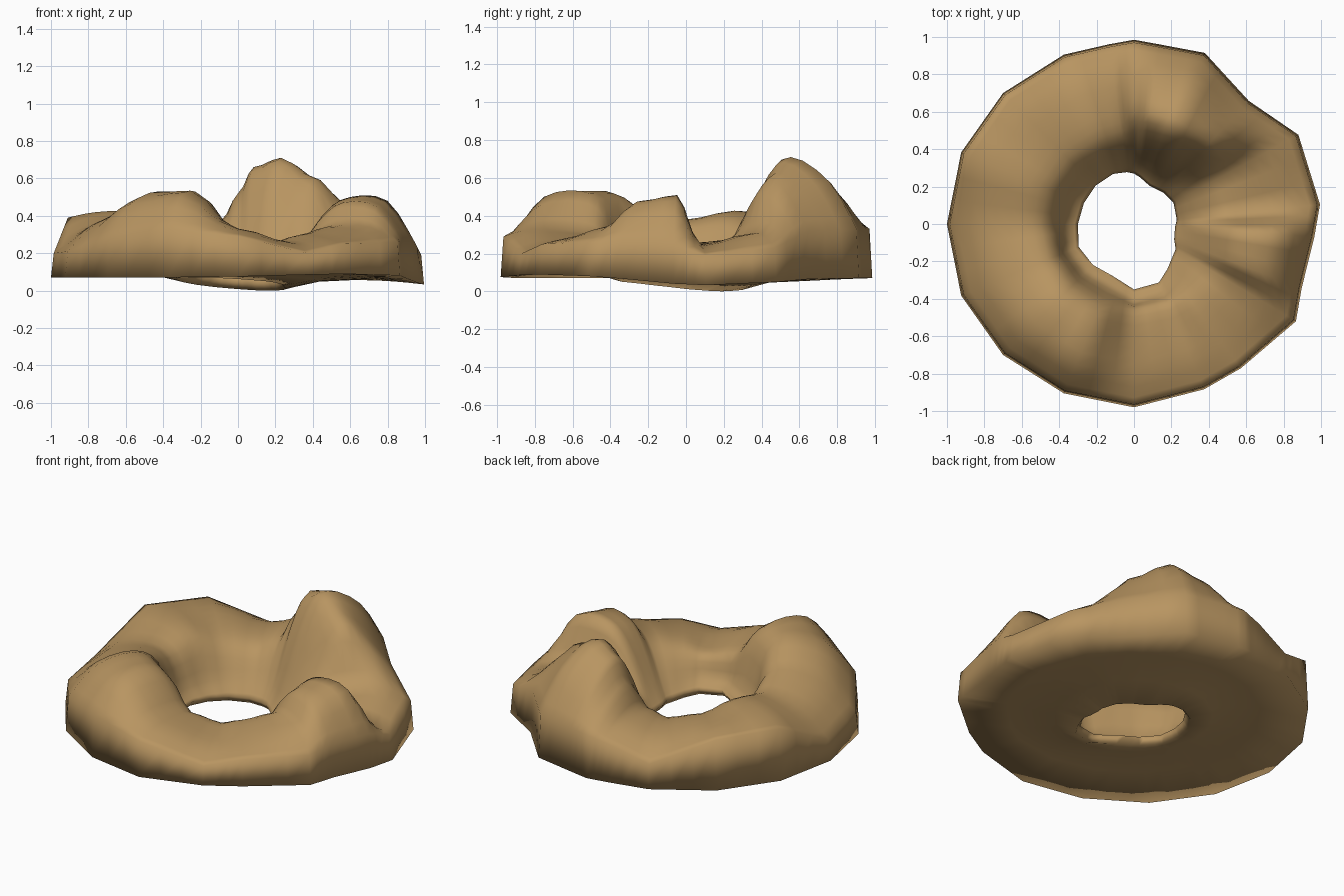
import bpy, bmesh, math

if "Cube" in bpy.data.objects:
    bpy.data.objects.remove(bpy.data.objects["Cube"])

# Ring stations: angle, outer radius, then heights of rim, shoulder, crest, inner slope, then hole radius
STATIONS = [
    (-21, .96, .27, .45, .47, .37, .23), (-4, .967, .25, .48, .50, .41, .22),
    (6, 1.0, .19, .24, .25, .25, .23), (28.5, 1.0, .23, .31, .28, .26, .24),
    (47, .90, .32, .50, .60, .42, .23), (67.5, .99, .33, .58, .71, .58, .22),
    (82, .97, .33, .53, .66, .50, .25), (90, .985, .33, .44, .52, .38, .27),
    (98, .97, .30, .36, .37, .32, .28), (112.5, .98, .22, .30, .32, .28, .29),
    (135, .99, .38, .39, .36, .30, .29), (157.5, 1.0, .39, .42, .42, .35, .29),
    (180, 1.0, .20, .33, .38, .33, .30), (202.5, 1.0, .21, .36, .43, .38, .32),
    (225, .99, .28, .46, .53, .44, .31), (247.5, .98, .33, .50, .53, .44, .30),
    (270, .98, .29, .33, .32, .28, .35), (293, .96, .20, .25, .26, .25, .34),
    (306.5, .96, .25, .28, .30, .27, .30), (329, 1.01, .26, .34, .35, .29, .26),
]
ANG_STEPS, RAD_STEPS = 3, 3


def profile(station):
    """Closed section: foot, wall, crest, hole lip, then back along the floor."""
    deg, R, rim, shoulder, crest, inner, hole = station
    a = math.radians(deg)
    foot = (.07 - .04 * max(0, math.cos(a - .1)) ** 8
            + .02 * max(0, math.cos(a + .8)) ** 4)
    turn = math.cos(a - math.radians(50))
    lip, floor = .035 - .035 * turn, .085 - .03 * turn
    rz = [(R, foot), (R * .985, rim), (.82 * min(R + .01, 1), shoulder),
          (.60, crest), (.46, inner), (hole + .07, .15), (hole, lip + .04),
          (hole + .03, lip), (.45, floor * .8), (.72, floor)]
    return [(r * math.cos(a), r * math.sin(a), z) for r, z in rz]


def mix(p, q, t):
    return tuple(u + (v - u) * t for u, v in zip(p, q))


def catmull(a, b, c, d, t):
    return tuple(.5 * (2 * q + (r - p) * t + (2 * p - 5 * q + 4 * r - s) * t * t
                       + (3 * q - p - 3 * r + s) * t ** 3)
                 for p, q, r, s in zip(a, b, c, d))


def refine(p):
    """Keep the straight outer wall and floor, round the section over the crest."""
    out = [p[0]]
    for j in range(1, 6):
        prev = p[j] if j == 1 else p[j - 1]
        nxt = p[j + 2] if j < 5 else p[6]
        for k in range(RAD_STEPS):
            out.append(catmull(prev, p[j], p[j + 1], nxt, k / RAD_STEPS))
    return out + p[6:]


# Sections around the ring: straight outer edges, eased crest heights
sections = []
for i, st in enumerate(STATIONS):
    here, there = profile(st), profile(STATIONS[(i + 1) % len(STATIONS)])
    for k in range(ANG_STEPS):
        t = k / ANG_STEPS
        s = t * t * (3 - 2 * t)
        pts = []
        for j, (p, q) in enumerate(zip(here, there)):
            x, y, z = mix(p, q, t)
            if 2 <= j <= 4:
                z = p[2] + (q[2] - p[2]) * s
            pts.append((x, y, z))
        sections.append(refine(pts))

# Closed ring skinned over the sections
bm = bmesh.new()
grid = [[bm.verts.new(p) for p in sec] for sec in sections]
for i, row in enumerate(grid):
    nxt = grid[(i + 1) % len(grid)]
    for j in range(len(row)):
        m = (j + 1) % len(row)
        bm.faces.new((row[j], nxt[j], nxt[m], row[m]))
low = min(v.co.z for v in bm.verts)
for v in bm.verts:
    v.co.z -= low
mesh = bpy.data.meshes.new("rocky_ring")
bm.to_mesh(mesh)
bm.free()
ring = bpy.data.objects.new("rocky_ring", mesh)
bpy.context.collection.objects.link(ring)

# Earth brown
mat = bpy.data.materials.new("earth")
mat.diffuse_color = (.48, .30, .12, 1)
mat.use_nodes = True
mat.node_tree.nodes["Principled BSDF"].inputs["Base Color"].default_value = mat.diffuse_color
mesh.materials.append(mat)
bpy.context.view_layer.objects.active = ring
ring.select_set(True)
bpy.ops.object.shade_smooth_by_angle(angle=math.radians(120))
